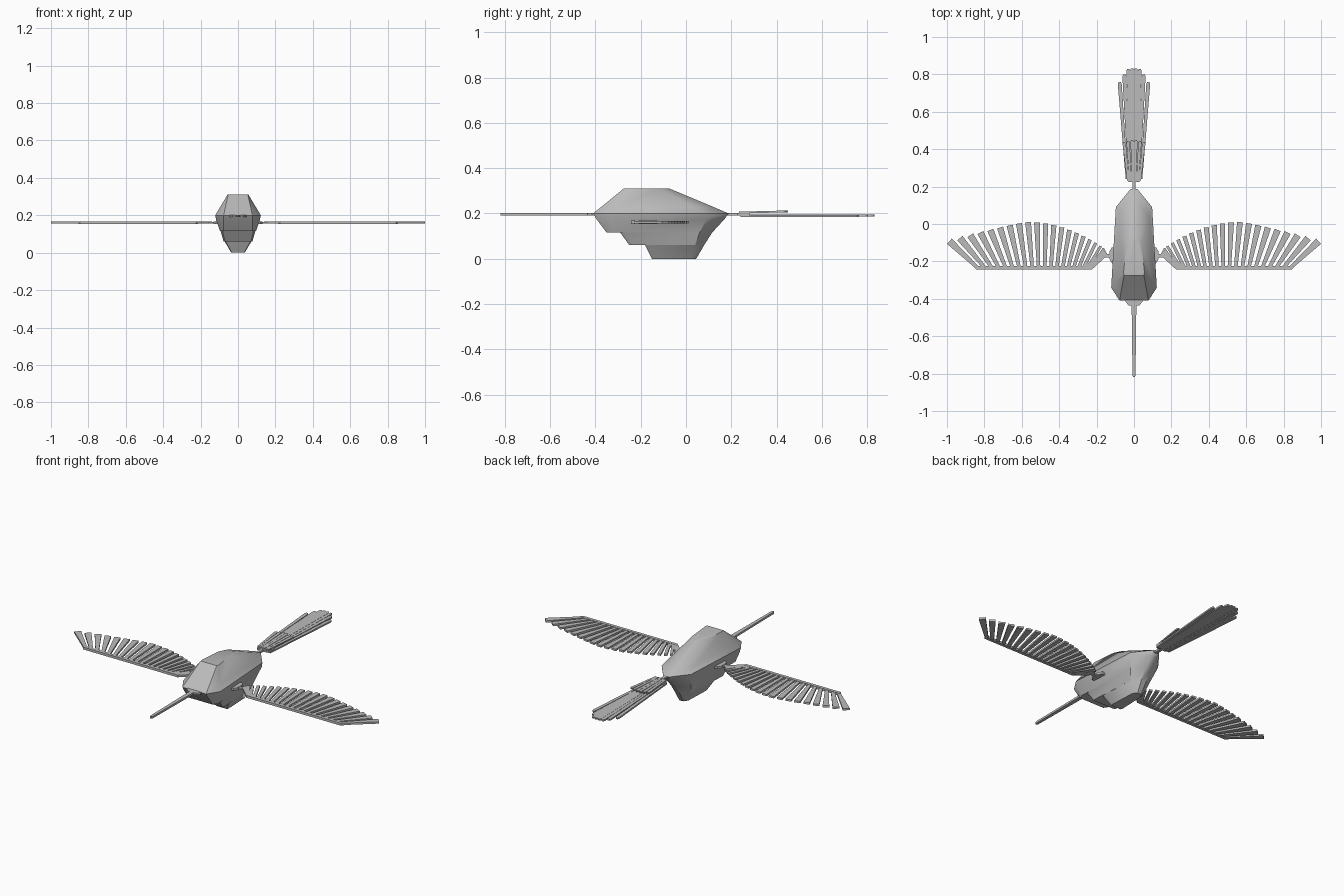
import bpy
import bmesh
from math import radians
from mathutils import Vector

cube = bpy.data.objects.get("Cube")
if cube:
    bpy.data.objects.remove(cube, do_unlink=True)

grey = bpy.data.materials.new("plain grey")
grey.use_nodes = True
grey.diffuse_color = (0.5, 0.5, 0.5, 1)
grey.node_tree.nodes["Principled BSDF"].inputs["Base Color"].default_value = grey.diffuse_color


def finish(name, bm, smooth=False):
    bmesh.ops.remove_doubles(bm, verts=bm.verts, dist=0.0002)
    bmesh.ops.recalc_face_normals(bm, faces=bm.faces)
    mesh = bpy.data.meshes.new(name)
    bm.to_mesh(mesh)
    bm.free()
    mesh.materials.append(grey)
    obj = bpy.data.objects.new(name, mesh)
    bpy.context.collection.objects.link(obj)
    if smooth:
        bpy.ops.object.select_all(action='DESELECT')
        obj.select_set(True)
        bpy.context.view_layer.objects.active = obj
        bpy.ops.object.shade_smooth_by_angle(angle=radians(38))
    return obj


def loft(bm, rings):
    """Skin closed rings of equal length and cap both ends."""
    loops = [[bm.verts.new(p) for p in ring] for ring in rings]
    n = len(loops[0])
    for a, b in zip(loops, loops[1:]):
        for i in range(n):
            j = (i + 1) % n
            bm.faces.new((a[i], a[j], b[j], b[i]))
    bm.faces.new(loops[0])
    bm.faces.new(loops[-1])


def plate(bm, outline, z, thick):
    loft(bm, [[(x, y, h) for x, y in outline] for h in (z - thick / 2, z + thick / 2)])


def mirrored(half):
    return half + [(-x, y) for x, y in reversed(half)]


def feather(bm, base, tip, w0, w1, z, thick, rounded=False):
    """Flat blade from base to tip, widening from w0 to w1 (half widths)."""
    base, tip = Vector(base), Vector(tip)
    along = (tip - base).normalized()
    side = Vector((along.y, -along.x))
    pts = [base - side * w0, base + side * w0]
    if rounded:
        neck = tip - along * w1
        pts += [neck + side * w1, tip + side * w1 * 0.5,
                tip - side * w1 * 0.5, neck - side * w1]
    else:
        pts += [tip + side * w1, tip - side * w1]
    plate(bm, [tuple(p) for p in pts], z, thick)


# Hull: plan outlines stacked from the keel up to the roof, with two steps at the front
layers = [
    (0.0, [(.033, -.15), (.036, -.14), (.03, .02), (.012, .045)]),
    (.06, [(.066, -.18), (.071, -.165), (.058, .04), (.016, .08)]),
    (.06, [(.07, -.25), (.077, -.235), (.058, .04), (.016, .08)]),
    (.115, [(.082, -.29), (.093, -.27), (.076, .06), (.018, .115)]),
    (.115, [(.078, -.35), (.096, -.325), (.076, .06), (.018, .115)]),
    (.175, [(.078, -.395), (.117, -.337), (.093, .09), (.018, .17)]),
    (.2, [(.077, -.41), (.122, -.34), (.097, .09), (.018, .188)]),
    (.228, [(.071, -.375), (.105, -.32), (.083, .038), (.018, .123)]),
    (.31, [(.053, -.275), (.056, -.26), (.042, -.12), (.018, -.073)]),
]
bm = bmesh.new()
loft(bm, [[(x, y, z) for x, y in mirrored(half)] for z, half in layers])
finish("hull", bm, True)

# Beak with its flat socket
bm = bmesh.new()
feather(bm, (0, -.41), (0, -.818), .013, .008, .196, .012, True)
finish("beak", bm)
bm = bmesh.new()
plate(bm, mirrored([(.03, -.435), (.045, -.415), (.045, -.39)]), .196, .012)
finish("beak_socket", bm)

# Wings
COUNT = 20
Z_WING = .161


def build_wing(name, s):
    def flip(points):
        return [(s * x, y) for x, y in points]

    bm = bmesh.new()
    for i in range(COUNT):
        t = i / (COUNT - 1)
        x = .16 + .827 * t ** 1.3
        u = (.57 - x) / .41
        y = .01 - (.14 * u * u if u > 0 else .1 * (-u) ** 1.2)
        half = max(.007, .019 * t ** .35)
        foot = .23 + .605 * t ** 1.2
        feather(bm, (s * foot, -.235), (s * x, y), .009, half, Z_WING, .011)
    finish(name + "_feathers", bm)
    bm = bmesh.new()
    plate(bm, flip([(.225, -.243), (.845, -.243), (.855, -.23), (.84, -.225), (.215, -.225)]), Z_WING, .014)
    plate(bm, flip([(.14, -.165), (.225, -.243), (.30, -.235), (.23, -.2), (.155, -.14)]), Z_WING, .012)
    finish(name + "_spar", bm)
    # Hinge block and short arm into the hull
    bm = bmesh.new()
    plate(bm, flip([(.09, -.21), (.118, -.21), (.13, -.19), (.13, -.145), (.118, -.125), (.09, -.125)]), Z_WING, .014)
    plate(bm, flip([(.11, -.18), (.17, -.18), (.17, -.16), (.11, -.16)]), Z_WING, .009)
    finish(name + "_hinge", bm)


build_wing("left_wing", 1)
build_wing("right_wing", -1)

# Tail: stem, long feathers and a shorter covering layer
bm = bmesh.new()
plate(bm, mirrored([(.009, .16), (.009, .25)]), .196, .012)
plate(bm, mirrored([(.03, .225), (.042, .245), (.042, .28)]), .197, .012)
finish("tail_stem", bm)

bm = bmesh.new()
for s in (-1, 1):
    for k, (x, y) in enumerate([(.010, .832), (.031, .828), (.052, .80), (.077, .76)]):
        feather(bm, (s * x * .5, .24), (s * x, y), .006, .0105, .192 - k * .001, .009, True)
finish("tail_feathers", bm)

bm = bmesh.new()
for s in (-1, 1):
    for k, x in enumerate((.010, .032, .053)):
        base, tip = Vector((s * x * .6, .235)), Vector((s * x, .45 - k * .006))
        feather(bm, base, tip, .006, .009, .204, .008, True)
# Lift the covering layer slightly toward its tips
for v in bm.verts:
    v.co.z += (v.co.y - .24) * .025
finish("tail_coverts", bm)
